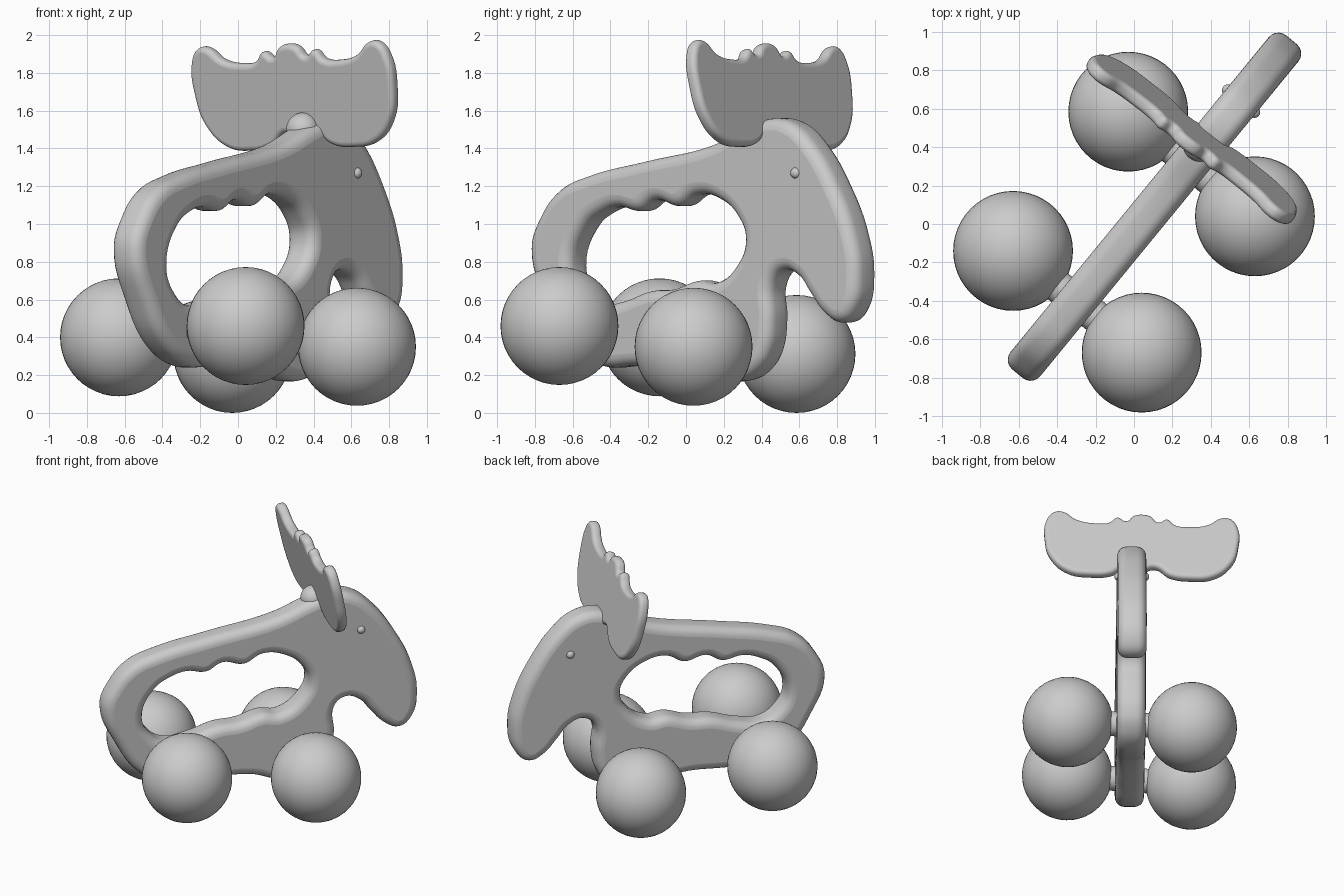
import bpy
from mathutils import Vector, Matrix

if "Cube" in bpy.data.objects:
    bpy.data.objects.remove(bpy.data.objects["Cube"])

U = Vector((0.634, 0.773, 0.0))      # direction the animal faces
Z = Vector((0, 0, 1))
V = Vector((0.773, -0.634, 0.0))     # across the body


def finish(ob, name):
    ob.name = ob.data.name = name
    bpy.ops.object.select_all(action='DESELECT')
    bpy.context.view_layer.objects.active = ob
    ob.select_set(True)
    if ob.type != 'MESH':
        bpy.ops.object.convert(target='MESH')
        ob = bpy.context.object
    bpy.ops.object.shade_smooth_by_angle(angle=0.9)
    return ob


def rounded_plate(name, loops, half, bevel, axes, origin):
    """Filled smooth outline with rounded rims, placed on the given axes."""
    cu = bpy.data.curves.new(name, 'CURVE')
    cu.dimensions, cu.fill_mode = '2D', 'BOTH'
    cu.resolution_u = 6
    cu.bevel_depth, cu.bevel_resolution = bevel, 4
    cu.extrude, cu.offset = half - bevel, -bevel
    for pts in loops:
        sp = cu.splines.new('BEZIER')
        sp.bezier_points.add(len(pts) - 1)
        for bp, (x, y) in zip(sp.bezier_points, pts):
            bp.co = (x, y, 0)
            bp.handle_left_type = bp.handle_right_type = 'AUTO'
        sp.use_cyclic_u = True
    ob = bpy.data.objects.new(name, cu)
    bpy.context.collection.objects.link(ob)
    m = Matrix(axes).transposed().to_4x4()
    m.translation = origin
    ob.matrix_world = m
    return finish(ob, name)


def ball(name, loc, scale):
    bpy.ops.mesh.primitive_uv_sphere_add(segments=48, ring_count=24, radius=1, location=loc)
    ob = bpy.context.object
    ob.scale = scale
    return finish(ob, name)


# Body: outline and grip hole given as (y, z) in the side view
outer = [(-.78, .87), (-.73, 1.04), (-.63, 1.18), (-.48, 1.255), (-.19, 1.33),
         (.18, 1.42), (.38, 1.52), (.50, 1.56), (.61, 1.53), (.71, 1.43), (.84, 1.20),
         (.93, .95), (.96, .74), (.93, .55), (.86, .48), (.78, .52), (.70, .63),
         (.64, .72), (.56, .755), (.50, .69), (.50, .50), (.48, .34), (.42, .23),
         (.31, .17), (.18, .19), (.03, .25), (-.24, .25), (-.42, .25), (-.58, .36), (-.70, .58)]
hole = [(-.565, .78), (-.50, .98), (-.41, 1.06), (-.32, 1.09), (-.21, 1.07), (-.12, 1.125),
        (.00, 1.095), (.10, 1.155), (.22, 1.13), (.32, 1.03), (.355, .92), (.32, .80),
        (.20, .69), (.10, .70), (-.03, .655), (-.15, .645), (-.30, .59), (-.43, .575), (-.52, .65)]
to_plane = lambda pts: [((y + 0.04) / U.y, z) for y, z in pts]
rounded_plate("body", [to_plane(outer), to_plane(hole)], 0.10, 0.065,
              (U, Z, V), Vector((0, -0.04, 0)))

# Antlers: one half outline mirrored, leaning back slightly
half = [(.10, 1.49), (.20, 1.42), (.34, 1.40), (.50, 1.425), (.62, 1.54), (.665, 1.70),
        (.655, 1.88), (.60, 1.95), (.54, 1.95), (.45, 1.885), (.32, 1.86), (.23, 1.87),
        (.17, 1.92), (.11, 1.89), (.06, 1.94)]
loop = [(a, b - 1.7) for a, b in half]
loop = [(0, 1.46 - 1.7)] + loop + [(0, 1.955 - 1.7)] + [(-a, b) for a, b in reversed(loop)]
across = Vector((0.773, -0.64, 0.05))
lean = Z - 0.19 * U
rounded_plate("antlers", [loop], 0.036, 0.028,
              (across, lean, across.cross(lean).normalized()), Vector((0.31, 0.45, 1.7)))
ball("antler_root", (0.345, 0.415, 1.50), (0.09, 0.09, 0.09))

# Ball wheels and axles, (left, right) pairs
pairs = {"rear": ((-.63, -.14, .40), (.04, -.67, .46)),
         "front": ((-.03, .585, .312), (.63, .04, .35))}
for end, (left, right) in pairs.items():
    for side, loc in (("left", left), ("right", right)):
        ball(f"{end}_{side}_wheel", loc, (.312,) * 3)
    d = Vector(right) - Vector(left)
    bpy.ops.mesh.primitive_cylinder_add(vertices=32, radius=0.085, depth=d.length,
                                        location=Vector(left) + d / 2,
                                        rotation=d.to_track_quat('Z', 'Y').to_euler())
    finish(bpy.context.object, f"{end}_axle")

# Small eye bumps on both sides of the head
for side in (-1, 1):
    p = U * ((.64 + .04) / U.y) + Vector((0, -.04, 1.27)) + V * side * 0.09
    ball(f"eye_{'left' if side < 0 else 'right'}", p, (.03, .03, .03))
